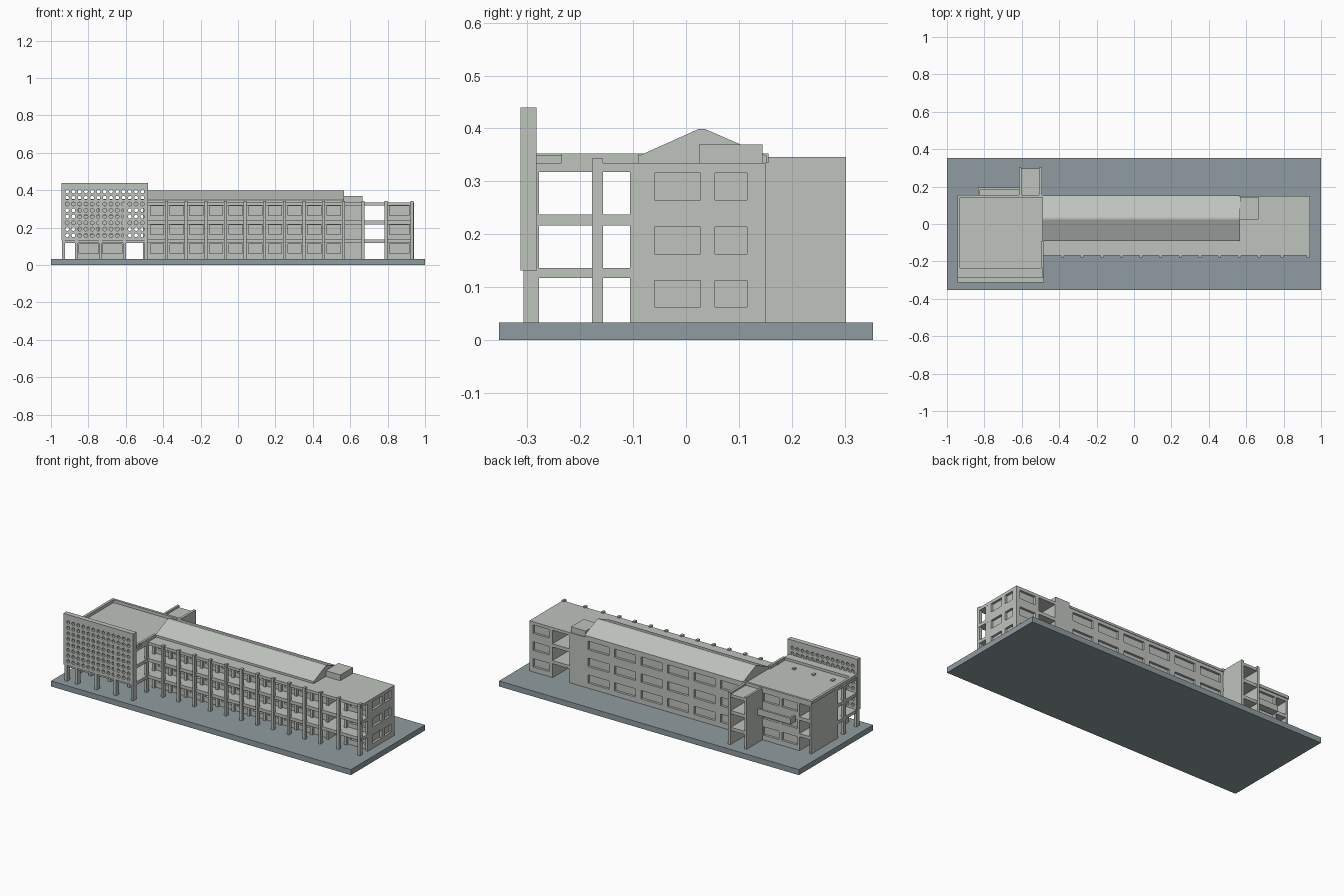
import bpy, bmesh, math

if "Cube" in bpy.data.objects:
    bpy.data.objects.remove(bpy.data.objects["Cube"])


def material(name, rgb):
    m = bpy.data.materials.new(name)
    m.diffuse_color = (*rgb, 1)
    m.use_nodes = True
    m.node_tree.nodes["Principled BSDF"].inputs["Base Color"].default_value = m.diffuse_color
    return m


STONE = material("pale_grey_concrete", (0.52, 0.55, 0.515))
SLATE = material("blue_grey_paving", (0.28, 0.335, 0.355))


def finish(name, bm, mat=STONE):
    me = bpy.data.meshes.new(name)
    bmesh.ops.recalc_face_normals(bm, faces=bm.faces)
    bm.to_mesh(me)
    bm.free()
    me.materials.append(mat)
    ob = bpy.data.objects.new(name, me)
    bpy.context.collection.objects.link(ob)
    return ob


def boxes(name, items, mat=STONE):
    """One object from boxes given as (x0, x1, y0, y1, z0, z1)."""
    bm = bmesh.new()
    for x0, x1, y0, y1, z0, z1 in items:
        vs = bmesh.ops.create_cube(bm, size=1)["verts"]
        for v in vs:
            v.co = (x0 + (v.co.x + .5) * (x1 - x0),
                    y0 + (v.co.y + .5) * (y1 - y0),
                    z0 + (v.co.z + .5) * (z1 - z0))
    return finish(name, bm, mat)


def pierced_wall(name, a0, a1, d0, d1, gaps, rows, along_x=True):
    """Wall skin with a grid of openings: full bands, then piers between gaps."""
    parts = []

    def add(a, b, z0, z1):
        if b - a > 1e-4:
            parts.append((a, b, d0, d1, z0, z1) if along_x else (d0, d1, a, b, z0, z1))

    z = GROUND
    for r0, r1 in rows:
        add(a0, a1, z, r0)
        z = r1
        a = a0
        for g0, g1 in sorted(gaps):
            add(a, g0, r0, r1)
            a = g1
        add(a, a1, r0, r1)
    add(a0, a1, z, ROOF)
    return boxes(name, parts)


GROUND, ROOF = 0.033, 0.335
LEVELS = [(0.117, 0.136), (0.217, 0.237), (0.318, ROOF)]
WINDOW_ROWS = [(0.063, 0.113), (0.163, 0.214), (0.265, 0.316)]
FRONT, BACK, SKIN = -0.09, 0.15, 0.014

# Paved base
boxes("base", [(-1, 1, -0.353, 0.353, 0, GROUND)], SLATE)

# Floor and roof slabs of the long block and the projecting wing
boxes("floor_slabs", [(-0.94, 0.94, -0.168, BACK, a, b) for a, b in LEVELS])
boxes("wing_slabs", [(-0.94, -0.483, -0.3, -0.168, a, b) for a, b in LEVELS])

# Solid room blocks, leaving open stair bays between them
rooms = {"west_rooms": (-0.862, -0.605), "main_rooms": (-0.49, 0.672),
         "east_rooms": (0.785, 0.94 - SKIN)}
for name, (a, b) in rooms.items():
    boxes(name, [(a, b, FRONT + SKIN, BACK - SKIN, GROUND, ROOF)])
boxes("west_end_wall", [(-0.94, -0.928, FRONT, BACK, GROUND, ROOF)])

# Window skins
main_back = [(0.41 - 0.177 * i, 0.55 - 0.177 * i) for i in range(6)]
main_front = [(-0.468 + 0.105 * i, -0.397 + 0.105 * i) for i in range(10)]
west = [(-0.85, -0.745), (-0.725, -0.62)]
east = [(0.81, 0.915)]
for label, y0, y1, main in (("front", FRONT, FRONT + SKIN, main_front),
                            ("back", BACK - SKIN, BACK, main_back)):
    main = [(max(a, -0.478), b) for a, b in main]
    pierced_wall("main_%s_wall" % label, -0.49, 0.672, y0, y1, main, WINDOW_ROWS)
    pierced_wall("west_%s_wall" % label, -0.862, -0.605, y0, y1, west, WINDOW_ROWS)
    pierced_wall("east_%s_wall" % label, 0.785, 0.94, y0, y1, east, WINDOW_ROWS)
pierced_wall("east_end_wall", FRONT, BACK, 0.94 - SKIN, 0.94,
             [(-0.06, 0.027), (0.055, 0.115)], WINDOW_ROWS, along_x=False)

# Gallery columns with inner pilasters
wing_x = [-0.933, -0.863, -0.735, -0.606, -0.492]
gallery_x = [-0.382 + 0.105 * i for i in range(11)] + [0.79, 0.931]
W = 0.008
boxes("gallery_columns", [(x - W, x + W, -0.178, -0.157, GROUND, 0.343)
                          for x in gallery_x + wing_x])
boxes("gallery_pilasters", [(x - W, x + W, -0.106, FRONT, GROUND, ROOF)
                            for x in gallery_x + wing_x])
boxes("wing_front_columns", [(x - W, x + W, -0.307, -0.278, GROUND, ROOF)
                             for x in wing_x])

# Perforated screen: square cells each with a round hole
SX0, SX1, SZ0, SZ1 = -0.945, -0.48, 0.132, 0.44
SY0, SY1 = -0.313, -0.283
COLS, NROWS, PITCH, RAD = 13, 8, 0.0335, 0.0105
cx0 = (SX0 + SX1) / 2 - COLS * PITCH / 2
cx1 = cx0 + COLS * PITCH
cz0 = 0.142
cz1 = cz0 + NROWS * PITCH
bm = bmesh.new()
for i in range(COLS):
    for j in range(NROWS):
        cx, cz = cx0 + (i + .5) * PITCH, cz0 + (j + .5) * PITCH
        rings = []
        for y in (SY0, SY1):
            outer, inner = [], []
            for k in range(8):
                c, s = math.cos(k * math.pi / 4), math.sin(k * math.pi / 4)
                m = PITCH / 2 / max(abs(c), abs(s))
                outer.append(bm.verts.new((cx + c * m, y, cz + s * m)))
                inner.append(bm.verts.new((cx + c * RAD, y, cz + s * RAD)))
            rings.append((outer, inner))
        (fo, fi), (bo, bi) = rings
        for k in range(8):
            n = (k + 1) % 8
            bm.faces.new((fo[k], fo[n], fi[n], fi[k]))
            bm.faces.new((bo[n], bo[k], bi[k], bi[n]))
            bm.faces.new((fi[k], fi[n], bi[n], bi[k]))
bmesh.ops.remove_doubles(bm, verts=bm.verts, dist=1e-5)
finish("perforated_screen", bm)
boxes("screen_frame", [(SX0, cx0, SY0, SY1, SZ0, SZ1), (cx1, SX1, SY0, SY1, SZ0, SZ1),
                       (cx0, cx1, SY0, SY1, SZ0, cz0), (cx0, cx1, SY0, SY1, cz1, SZ1)])

# Wing parapet and front roof ledge
P = 0.353
boxes("wing_parapet", [(-0.945, -0.93, -0.283, 0.156, ROOF, P),
                       (-0.93, -0.483, 0.142, 0.156, ROOF, P),
                       (-0.497, -0.483, -0.235, FRONT, ROOF, P),
                       (-0.93, -0.49, -0.283, -0.235, ROOF, 0.35)])

# Gabled roof over the main rooms
bm = bmesh.new()
profile = [(FRONT, ROOF), (FRONT, 0.348), (0.024, 0.399), (0.036, 0.399),
           (0.153, 0.348), (0.153, ROOF)]
ends = [[bm.verts.new((x, y, z)) for y, z in profile] for x in (-0.488, 0.568)]
for e in ends:
    bm.faces.new(e)
for k in range(len(profile)):
    n = (k + 1) % len(profile)
    bm.faces.new((ends[0][k], ends[0][n], ends[1][n], ends[1][k]))
finish("gabled_roof", bm)

# Low box beside the gable
boxes("roof_plant_box", [(0.568, 0.665, 0.025, 0.145, ROOF, 0.37)])

# Rear stair tower: two side walls, landings and a roof
boxes("stair_tower_walls", [(-0.615, -0.602, 0.142, 0.302, GROUND, 0.346),
                            (-0.508, -0.493, 0.142, 0.302, GROUND, 0.346)])
boxes("stair_tower_landings", [(-0.602, -0.508, BACK, 0.298, a, b) for a, b in LEVELS])

# Rear canopy tray
boxes("rear_canopy", [(-0.835, -0.615, BACK, 0.195, 0.2, 0.215),
                      (-0.835, -0.615, 0.182, 0.195, 0.215, 0.237),
                      (-0.835, -0.824, BACK, 0.182, 0.215, 0.237)])
